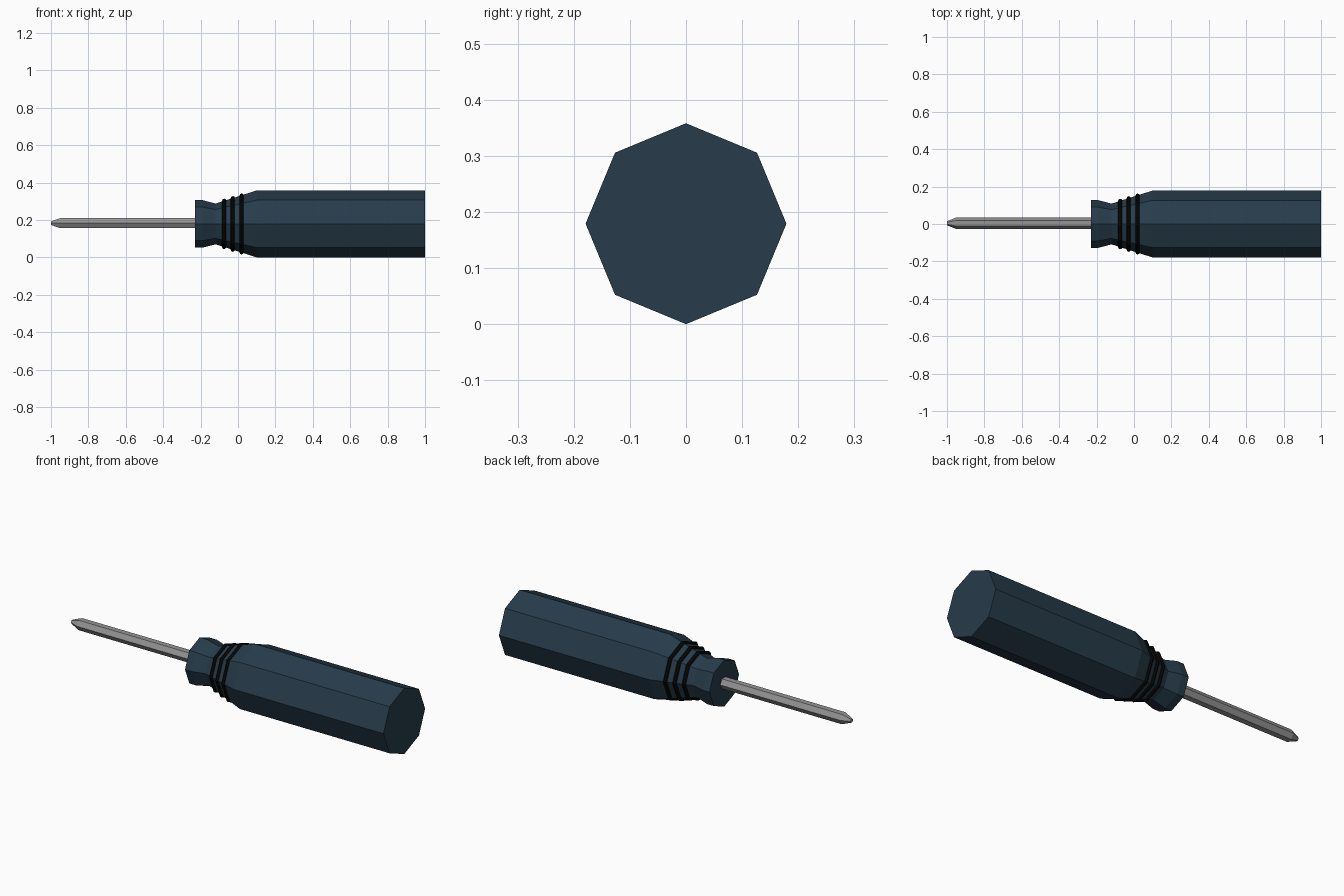
import bpy, bmesh
from math import cos, sin, pi

if "Cube" in bpy.data.objects:
    bpy.data.objects.remove(bpy.data.objects["Cube"])

CZ = 0.179  # height of the long axis


def material(name, rgb):
    m = bpy.data.materials.new(name)
    m.diffuse_color = (*rgb, 1)
    m.use_nodes = True
    m.node_tree.nodes["Principled BSDF"].inputs["Base Color"].default_value = m.diffuse_color
    return m


def lathe(name, profile, sides, mat=None, closed=False, y=0.0, z=CZ):
    """Sweep (x, radius) points round the x axis with flat sides."""
    bm = bmesh.new()
    rows = [[bm.verts.new((x, y + r * cos(2 * pi * k / sides), z + r * sin(2 * pi * k / sides)))
             for k in range(sides)] for x, r in profile]
    pairs = list(zip(rows, rows[1:]))
    if closed:
        pairs.append((rows[-1], rows[0]))
    else:
        bm.faces.new(rows[0])
        bm.faces.new(rows[-1])
    for a, b in pairs:
        for k in range(sides):
            n = (k + 1) % sides
            bm.faces.new((a[k], a[n], b[n], b[k]))
    bmesh.ops.recalc_face_normals(bm, faces=bm.faces)
    me = bpy.data.meshes.new(name)
    bm.to_mesh(me)
    bm.free()
    ob = bpy.data.objects.new(name, me)
    bpy.context.collection.objects.link(ob)
    if mat:
        me.materials.append(mat)
    return ob


blue = material("handle_blue", (0.02, 0.045, 0.07))
black = material("ring_black", (0.003, 0.003, 0.003))
steel = material("steel", (0.3, 0.3, 0.3))

# Octagonal handle with a waisted neck
lathe("handle", [(-0.23, 0.127), (-0.19, 0.127), (-0.12, 0.109),
                 (0.10, 0.179), (1.0, 0.179)], 8, blue)

# Black grip rings on the tapered shoulder
for i, (x, r) in enumerate([(-0.074, 0.124), (-0.028, 0.138), (0.019, 0.152)]):
    section = [(x + 0.011 * cos(pi * k / 4), r + 0.011 * sin(pi * k / 4)) for k in range(8)]
    lathe(f"grip_ring_{i + 1}", section, 8, black, closed=True)

# Hexagonal steel shaft with a blunt tapered tip
lathe("shaft", [(-1.0, 0.011), (-0.95, 0.031), (-0.2, 0.031)], 6, steel, y=0.004, z=CZ + 0.004)
